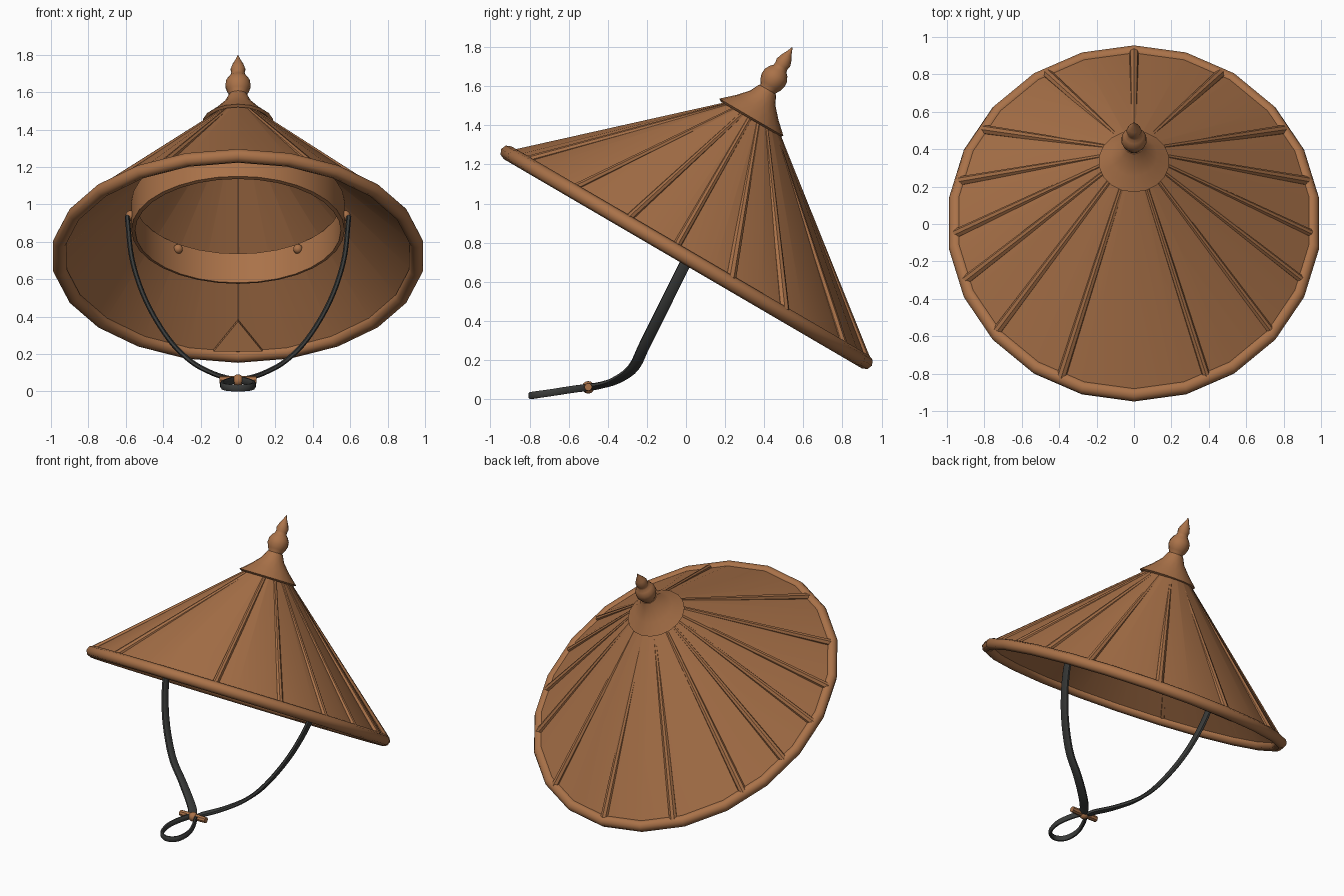
import bpy, bmesh, math
from mathutils import Vector, Matrix

if "Cube" in bpy.data.objects:
    bpy.data.objects.remove(bpy.data.objects["Cube"])

def material(name, col):
    m = bpy.data.materials.new(name)
    m.diffuse_color = (*col, 1)
    m.use_nodes = True
    m.node_tree.nodes["Principled BSDF"].inputs["Base Color"].default_value = m.diffuse_color
    return m

STRAW = material("brown straw", (0.40, 0.168, 0.066))
CORD = material("dark cord", (0.042, 0.044, 0.042))

# Tilted hat frame: local x, y (towards back rim), z (hat axis)
HAT = Matrix.Translation((0, 0.003, 0.725)) @ Matrix.Rotation(math.radians(-30.3), 4, 'X')
AX = -0.075          # the peak sits slightly forward of the rim centre

def finish(name, bm, mat, angle=40):
    bmesh.ops.recalc_face_normals(bm, faces=bm.faces)
    me = bpy.data.meshes.new(name)
    bm.to_mesh(me)
    bm.free()
    me.materials.append(mat)
    ob = bpy.data.objects.new(name, me)
    bpy.context.collection.objects.link(ob)
    bpy.ops.object.select_all(action='DESELECT')
    ob.select_set(True)
    bpy.context.view_layer.objects.active = ob
    bpy.ops.object.shade_smooth_by_angle(angle=math.radians(angle))
    return ob

def bridge(bm, rings, closed):
    n = len(rings[0])
    pairs = list(zip(rings, rings[1:])) + ([(rings[-1], rings[0])] if closed else [])
    for a, b in pairs:
        for i in range(n):
            j = (i + 1) % n
            bm.faces.new((a[i], a[j], b[j], b[i]))
    if not closed:
        bm.faces.new(rings[0])
        bm.faces.new(rings[-1])

def lathe(name, rows, n, closed=True, angle=40):
    """rows of (x radius, y radius, y offset, height) in the hat frame"""
    bm = bmesh.new()
    rings = []
    for rx, ry, oy, h in rows:
        ring = []
        for i in range(n):
            a = math.pi / 2 + math.tau * i / n
            ring.append(bm.verts.new(HAT @ Vector((rx * math.cos(a), oy + ry * math.sin(a), h))))
        rings.append(ring)
    bridge(bm, rings, closed)
    return finish(name, bm, STRAW, angle)

def rod(name, a, b, r1, r2, mat=STRAW, n=8):
    bm = bmesh.new()
    d = b - a
    m = Matrix.Translation((a + b) / 2) @ d.to_track_quat('Z', 'Y').to_matrix().to_4x4()
    bmesh.ops.create_cone(bm, cap_ends=True, segments=n, radius1=r1, radius2=r2,
                          depth=d.length, matrix=m)
    return finish(name, bm, mat)

def ball(name, p, r):
    bm = bmesh.new()
    bmesh.ops.create_uvsphere(bm, u_segments=10, v_segments=7, radius=r,
                              matrix=Matrix.Translation(p))
    return finish(name, bm, STRAW, 60)

def smooth_path(pts, steps=5):
    p = [Vector(q) for q in pts]
    p = [2 * p[0] - p[1]] + p + [2 * p[-1] - p[-2]]
    out = []
    for i in range(1, len(p) - 2):
        for s in range(steps):
            t = s / steps
            a, b, c, d = p[i - 1:i + 3]
            out.append(0.5 * (2 * b + (c - a) * t + (2 * a - 5 * b + 4 * c - d) * t * t
                              + (3 * b - a - 3 * c + d) * t ** 3))
    return out + [p[-2]]

def ribbon(name, pts, half_w, half_t, normal):
    path = smooth_path(pts)
    bm = bmesh.new()
    rings = []
    for i, p in enumerate(path):
        t = (path[min(i + 1, len(path) - 1)] - path[max(i - 1, 0)]).normalized()
        nrm = normal(t).normalized()
        w = t.cross(nrm).normalized()
        rings.append([bm.verts.new(p + w * half_w * a + nrm * half_t * b)
                      for a, b in ((1, 0.5), (0.6, 1), (-0.6, 1), (-1, 0.5),
                                   (-1, -0.5), (-0.6, -1), (0.6, -1), (1, -0.5))])
    bridge(bm, rings, False)
    return finish(name, bm, CORD, 50)

# Conical shell with inner and outer skin
lathe("hat_shell", [(0.965, 1.06, 0, 0.012), (0.03, 0.03, AX, 0.90),
                    (0.02, 0.02, AX, 0.87), (0.95, 1.045, 0, -0.012)], 22)

# Thick rolled rim
lathe("hat_rim", [(0.962 + 0.038 * math.cos(k * math.pi / 4), 1.06 + 0.038 * math.cos(k * math.pi / 4),
                   0, 0.038 * math.sin(k * math.pi / 4)) for k in range(8)], 22, angle=50)

# Ribs running from the cap to the rim, showing on both sides
def rib(name, deg):
    a = math.radians(deg)
    lo = HAT @ Vector((0.955 * math.cos(a), 1.05 * math.sin(a), 0.012))
    hi = HAT @ Vector((0.09 * math.cos(a), AX + 0.09 * math.sin(a), 0.83))
    rod(name, lo, hi, 0.027 if deg > 0 else 0.022, 0.014)

rib("rib_back", 90)
for k, deg in enumerate((61, 33, 14, -4, -20, -40, -66)):
    rib(f"rib_right_{k}", deg)
    rib(f"rib_left_{k}", 180 - deg)

# Small triangular patch inside the back rim
bm = bmesh.new()
tri = [HAT @ Vector(q) for q in ((-0.13, 0.99, 0.0), (0.13, 0.99, 0.0), (0, 0.87, 0.115))]
off = HAT.to_3x3() @ Vector((0, -0.03, -0.03))
bridge(bm, [[bm.verts.new(q) for q in tri], [bm.verts.new(q + off) for q in tri]], False)
finish("inner_patch", bm, STRAW)

# Flared cap and turned finial on the peak
lathe("peak_cap", [(r, r, AX, h) for r, h in
      ((0.175, 0.775), (0.19, 0.785), (0.125, 0.845), (0.075, 0.90), (0.05, 0.95), (0.03, 0.95),
       (0.05, 0.88))], 18)
lathe("finial", [(r, r, AX, h) for r, h in
      ((0.045, 0.92), (0.046, 0.955), (0.058, 0.975), (0.068, 1.005), (0.066, 1.035), (0.052, 1.06),
       (0.038, 1.075), (0.036, 1.09), (0.04, 1.11), (0.03, 1.14), (0.014, 1.17), (0.002, 1.20))],
      14, closed=False, angle=60)

# Head band inside the hat
lathe("head_band", [(0.55, 0.55, 0, 0.155), (0.57, 0.57, 0, 0.16),
                    (0.57, 0.57, 0, 0.335), (0.55, 0.55, 0, 0.335)], 32)

# Pegs, chin straps
for s, side in ((1, "right"), (-1, "left")):
    ball(f"strap_peg_{side}", Vector((s * 0.575, 0.126, 0.94)), 0.028)
    ball(f"band_peg_{side}", HAT @ Vector((s * 0.32, 0.44, 0.30)), 0.026)
    ball(f"front_peg_{side}", HAT @ Vector((s * 0.32, -0.44, 0.30)), 0.026)
    ribbon(f"chin_strap_{side}",
           [(s * 0.592, 0.12, 0.93), (s * 0.565, 0.0, 0.70), (s * 0.49, -0.11, 0.48),
            (s * 0.37, -0.21, 0.28), (s * 0.25, -0.27, 0.16), (s * 0.13, -0.36, 0.095),
            (s * 0.04, -0.45, 0.068), (s * 0.018, -0.51, 0.06)],
           0.028, 0.013, lambda t: Vector((-t.z, 0, t.x)))

# Toggle and the loop hanging past it
rod("toggle_right", Vector((0, -0.5, 0.062)), Vector((0.1, -0.5, 0.062)), 0.022, 0.02)
rod("toggle_left", Vector((0, -0.5, 0.062)), Vector((-0.1, -0.5, 0.062)), 0.022, 0.02)
ball("toggle_knot", Vector((0, -0.5, 0.06)), 0.032)
half = [(0.02, -0.50, 0.06), (0.06, -0.58, 0.05), (0.085, -0.67, 0.036), (0.065, -0.76, 0.023)]
ribbon("strap_loop", half + [(0, -0.795, 0.018)] + [(-x, y, z) for x, y, z in reversed(half)],
       0.018, 0.010, lambda t: Vector((t.y, -t.x, 0)))
